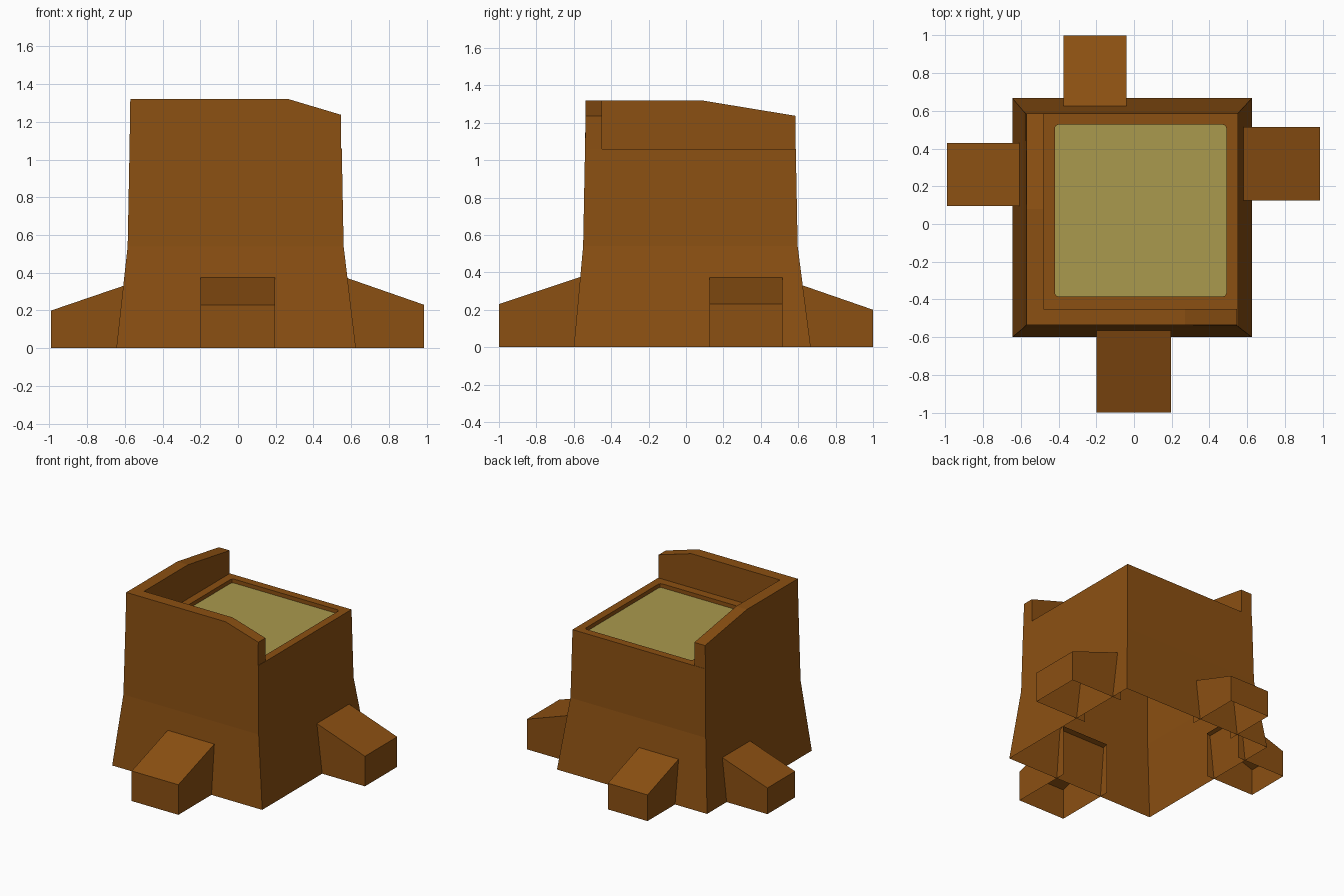
import bpy, bmesh, math
from mathutils import Matrix

if "Cube" in bpy.data.objects:
    bpy.data.objects.remove(bpy.data.objects["Cube"])


def material(name, rgb):
    m = bpy.data.materials.new(name)
    m.diffuse_color = (*rgb, 1)
    m.use_nodes = True
    m.node_tree.nodes["Principled BSDF"].inputs["Base Color"].default_value = m.diffuse_color
    return m


BARK = material("brown bark", (0.26, 0.08, 0.006))
PALE = material("pale cut wood", (0.40, 0.32, 0.075))


def finish(bm, name, mats):
    bmesh.ops.recalc_face_normals(bm, faces=bm.faces)
    mesh = bpy.data.meshes.new(name)
    bm.to_mesh(mesh)
    bm.free()
    for m in mats:
        mesh.materials.append(m)
    obj = bpy.data.objects.new(name, mesh)
    bpy.context.collection.objects.link(obj)
    return obj


def loft(bm, rings, closed):
    """Join consecutive rings of verts with quads."""
    n = len(rings[0])
    for a, b in zip(rings, rings[1:]):
        for i in range(n if closed else n - 1):
            j = (i + 1) % n
            bm.faces.new((a[i], a[j], b[j], b[i]))


# Stump: flared square trunk, open underneath, with a shallow recess in the top
FLOOR, RECESS = 1.06, 1.03
sections = [  # z, x min, x max, y min, y max
    (0, -0.645, 0.625, -0.60, 0.667),
    (0.54, -0.585, 0.56, -0.55, 0.597),
    (FLOOR, -0.575, 0.55, -0.54, 0.587),
    (FLOOR, -0.42, 0.49, -0.385, 0.527),
    (RECESS, -0.42, 0.49, -0.385, 0.527),
]
bm = bmesh.new()
rings = [[bm.verts.new((x, y, z)) for x, y in ((x0, y0), (x1, y0), (x1, y1), (x0, y1))]
         for z, x0, x1, y0, y1 in sections]
loft(bm, rings, True)
# Cut wood face at the bottom of the recess
bm.faces.new(rings[-1]).material_index = 1
corners = [bm.edges.get((a, b)) for a, b in zip(rings[-2], rings[-1])]
bmesh.ops.bevel(bm, geom=corners, offset=0.02, offset_type='OFFSET', segments=2,
                profile=0.5, affect='EDGES', material=0)
bm.normal_update()
for f in bm.faces:
    flat = abs(f.normal.z) > 0.99 and f.calc_center_median().z < FLOOR - 0.02
    f.material_index = 1 if flat else 0
finish(bm, "stump", [BARK, PALE])

# Raised bark wall: L-shaped, along the left and front, dropping at both ends
stations = [  # outer x, outer y, inner x, inner y, top z
    (-0.571, 0.585, -0.48, 0.585, 1.237),
    (-0.571, 0.08, -0.48, 0.08, 1.32),
    (-0.571, -0.536, -0.48, -0.45, 1.32),
    (0.27, -0.536, 0.27, -0.45, 1.32),
    (0.547, -0.536, 0.547, -0.45, 1.237),
]
bm = bmesh.new()
rings = []
for i, (ox, oy, ix, iy, z) in enumerate(stations):
    bx = ox - 0.004 if i <= 2 else ox
    by = oy - 0.004 if i >= 2 else oy
    rings.append([bm.verts.new(p) for p in
                  ((bx, by, FLOOR), (ox, oy, z), (ix, iy, z), (ix, iy, FLOOR))])
loft(bm, rings, False)
bm.faces.new(rings[0])
bm.faces.new(rings[-1])
finish(bm, "bark_wall", [BARK])


# Roots: sloped blocks, open underneath and at the hidden inner end
def root(name, turn, centre, width, tip, inner, z_tip, z_inner):
    bm = bmesh.new()
    lo, hi = [[bm.verts.new((centre + s * width / 2, y, z)) for y, z in
               ((-inner, 0), (-inner, z_inner), (-tip, z_tip), (-tip, 0))]
              for s in (-1, 1)]
    bm.faces.new(lo)
    bm.faces.new(hi)
    for i in (1, 2):
        bm.faces.new((lo[i], lo[i + 1], hi[i + 1], hi[i]))
    bm.transform(Matrix.Rotation(math.radians(turn), 4, 'Z'))
    finish(bm, name, [BARK])


root("front_root", 0, -0.002, 0.395, 1.0, 0.53, 0.23, 0.387)
root("right_root", 90, 0.32, 0.39, 0.987, 0.55, 0.23, 0.382)
root("back_root", 180, 0.207, 0.335, 1.0, 0.595, 0.20, 0.34)
root("left_root", 270, -0.262, 0.335, 0.99, 0.58, 0.20, 0.34)
